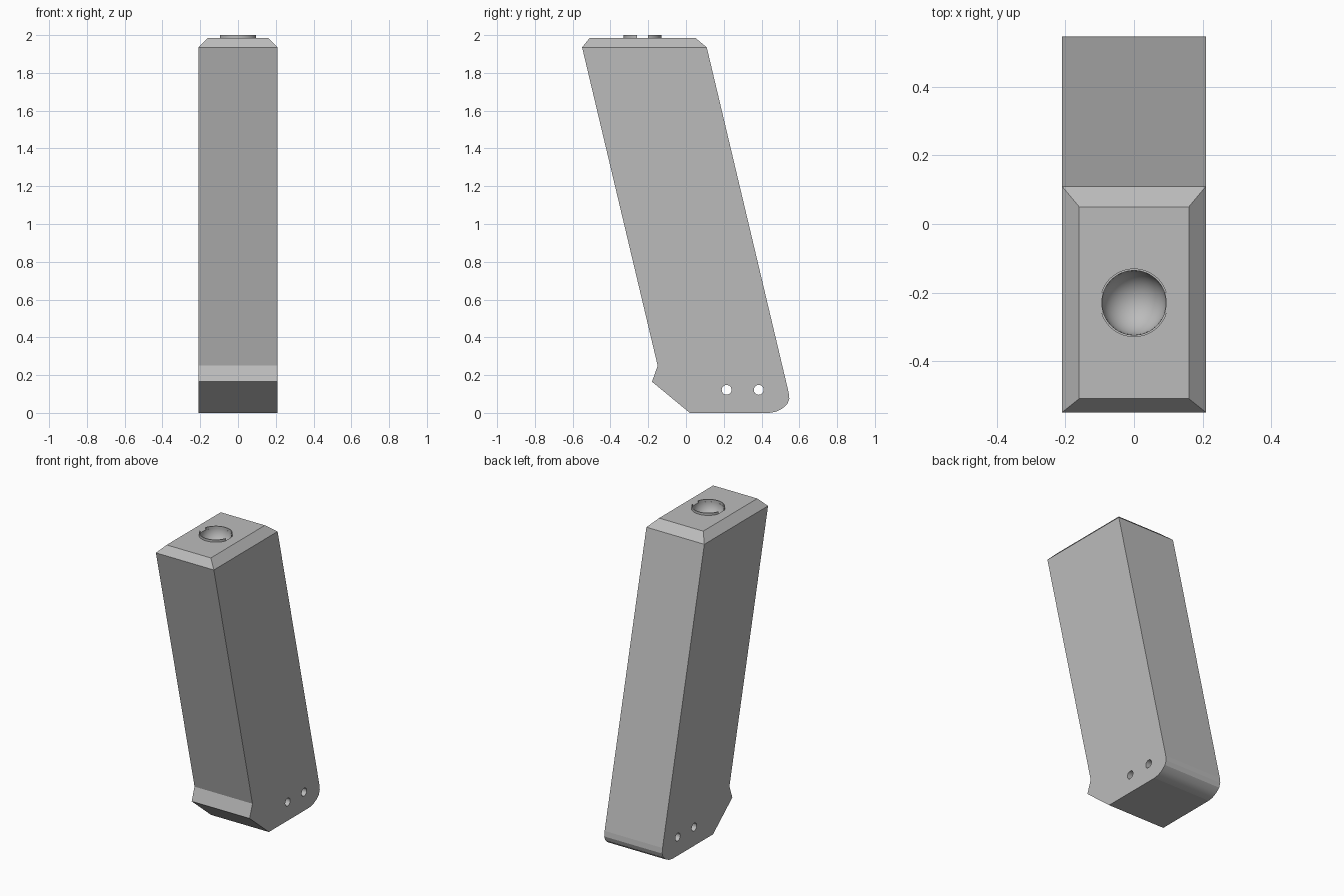
import bpy, bmesh, math
from mathutils import Matrix

if "Cube" in bpy.data.objects:
    bpy.data.objects.remove(bpy.data.objects["Cube"])

HALF_W, TOP, BOWL_Y = 0.21, 1.985, -0.23

grey = bpy.data.materials.new("plain grey")
grey.use_nodes = True
colour = (0.5, 0.5, 0.5, 1)
grey.diffuse_color = colour
grey.node_tree.nodes["Principled BSDF"].inputs["Base Color"].default_value = colour


def finish(bm, name):
    bmesh.ops.recalc_face_normals(bm, faces=bm.faces)
    mesh = bpy.data.meshes.new(name)
    bm.to_mesh(mesh)
    bm.free()
    mesh.materials.append(grey)
    obj = bpy.data.objects.new(name, mesh)
    bpy.context.collection.objects.link(obj)
    return obj


def select(obj):
    bpy.ops.object.select_all(action='DESELECT')
    obj.select_set(True)
    bpy.context.view_layer.objects.active = obj


def smooth(obj):
    select(obj)
    bpy.ops.object.shade_smooth_by_angle(angle=math.radians(25))
    # large planes stay truly flat
    for p in obj.data.polygons:
        if p.area > 0.03:
            p.use_smooth = False


def cut(obj, cutter):
    cutter.hide_render = True
    mod = obj.modifiers.new("cut", 'BOOLEAN')
    mod.operation, mod.solver, mod.object = 'DIFFERENCE', 'EXACT', cutter
    select(obj)
    bpy.ops.object.modifier_apply(modifier=mod.name)
    bpy.data.objects.remove(cutter)


# Leaning body: side profile (y, z) swept across the width
profile = [(0.02, 0), (0.44, 0), (0.475, 0.006), (0.51, 0.023), (0.537, 0.047),
           (0.547, 0.075), (0.543, 0.11), (0.11, 1.935), (-0.55, 1.935),
           (-0.15, 0.25), (-0.18, 0.165)]
bm = bmesh.new()
face = bm.faces.new([bm.verts.new((-HALF_W, y, z)) for y, z in profile])
swept = bmesh.ops.extrude_face_region(bm, geom=[face])["geom"]
bmesh.ops.translate(bm, vec=(2 * HALF_W, 0, 0),
                    verts=[v for v in swept if isinstance(v, bmesh.types.BMVert)])
# Chamfered cap: raise and draw in a copy of the top face
bm.normal_update()
top = max(bm.faces, key=lambda f: f.calc_center_median().z)
top = bmesh.ops.extrude_discrete_faces(bm, faces=[top])["faces"][0]
for v in top.verts:
    v.co.x = math.copysign(0.16, v.co.x)
    v.co.y = 0.05 if v.co.y > 0 else -0.51
    v.co.z = TOP
body = finish(bm, "body")

# Two pin holes through the foot
for y in (0.215, 0.385):
    bm = bmesh.new()
    bmesh.ops.create_cone(bm, cap_ends=True, segments=24, radius1=0.026, radius2=0.026,
                          depth=1, matrix=Matrix.Translation((0, y, 0.122))
                          @ Matrix.Rotation(math.pi / 2, 4, 'Y'))
    cut(body, finish(bm, "pin_hole_cutter"))

# Round socket in the cap
bm = bmesh.new()
bmesh.ops.create_uvsphere(bm, u_segments=48, v_segments=25, radius=0.094,
                          matrix=Matrix.Translation((0, BOWL_Y, TOP)))
cut(body, finish(bm, "socket_cutter"))
smooth(body)

# Raised lip around the socket, split by a slot on each side
gap = math.asin(0.3)
for name, start in (("back_lip", gap), ("front_lip", gap + math.pi)):
    bm = bmesh.new()
    rings, steps = [], 24
    for i in range(steps + 1):
        a = start + (math.pi - 2 * gap) * i / steps
        rings.append([bm.verts.new((r * math.cos(a), BOWL_Y + r * math.sin(a), z))
                      for r, z in ((0.094, TOP - 0.002), (0.1, TOP - 0.002),
                                   (0.1, 2), (0.094, 2))])
    for a, b in zip(rings, rings[1:]):
        for k in range(4):
            bm.faces.new((a[k], a[k - 1], b[k - 1], b[k]))
    bm.faces.new(rings[0])
    bm.faces.new(rings[-1])
    smooth(finish(bm, name))
